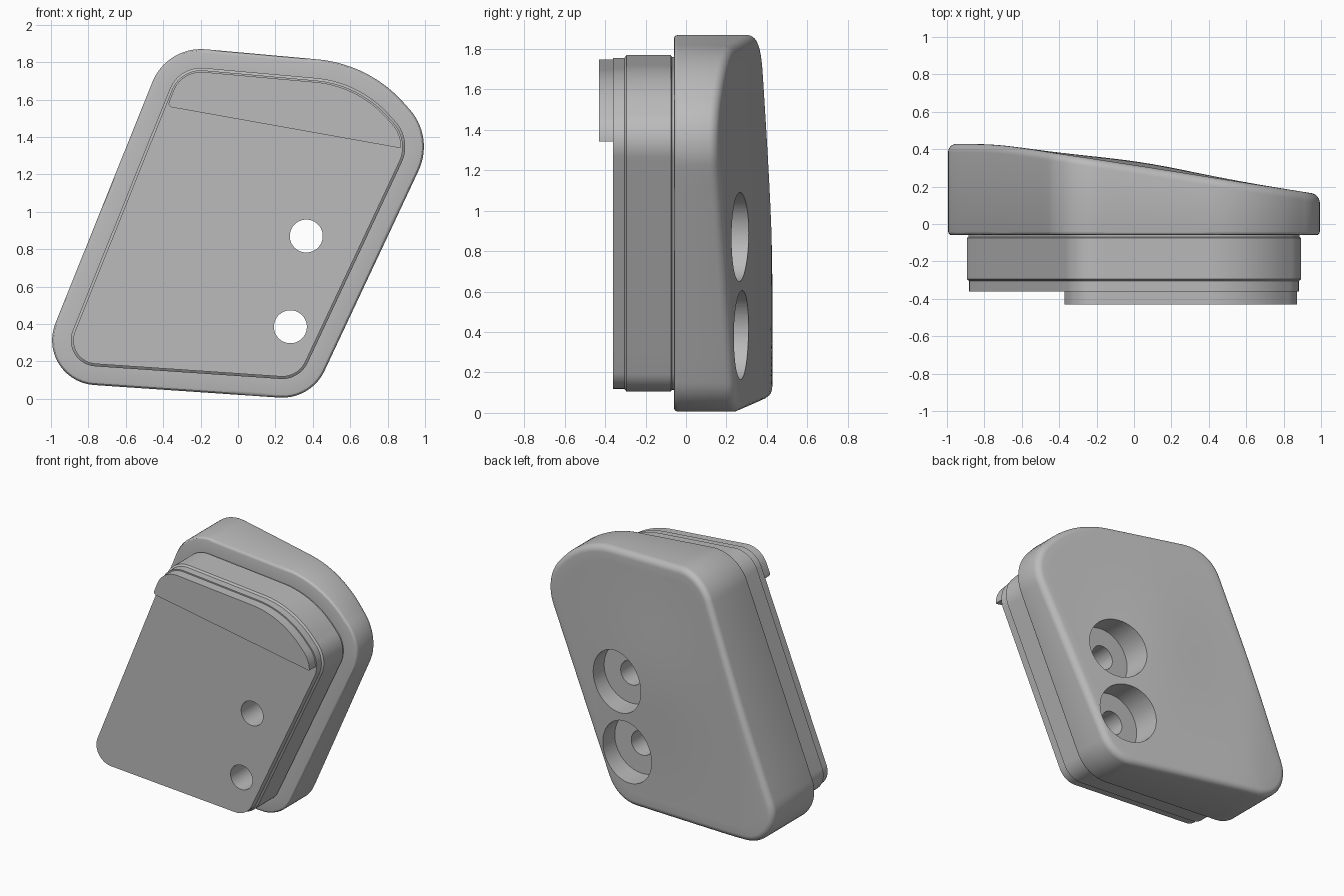
import bpy, bmesh, math
from mathutils import Vector

if "Cube" in bpy.data.objects:
    bpy.data.objects.remove(bpy.data.objects["Cube"], do_unlink=True)

grey = bpy.data.materials.new("plain_grey")
grey.use_nodes = True
grey.diffuse_color = (0.5, 0.5, 0.5, 1)
grey.node_tree.nodes["Principled BSDF"].inputs["Base Color"].default_value = (0.5, 0.5, 0.5, 1)

# Outline corners seen from the front: x, z, fillet radius (counter-clockwise)
CORNERS = [(-1.1, 0.096, 0.24), (0.39, -0.005, 0.25), (1.05, 1.40, 0.30),
           (0.70, 1.79, 0.70), (-0.38, 1.887, 0.28)]
CENTRE = Vector((0.0, 0.93))


def rounded_outline(steps=14, straight=10):
    """Filleted polygon as a list of (point, outward normal)."""
    result = []
    n = len(CORNERS)
    for i, (x, z, r) in enumerate(CORNERS):
        p = Vector((x, z))
        d_in = (p - Vector(CORNERS[i - 1][:2])).normalized()
        d_out = (Vector(CORNERS[(i + 1) % n][:2]) - p).normalized()
        turn = d_in.angle(d_out)
        n_in = Vector((d_in.y, -d_in.x))
        start = p - d_in * r * math.tan(turn / 2)
        mid = start - n_in * r
        base = math.atan2(n_in.y, n_in.x)
        if result:
            add_straight(result, start, n_in, straight)
        for k in range(steps + 1):
            a = base + turn * k / steps
            normal = Vector((math.cos(a), math.sin(a)))
            result.append((mid + normal * r, normal))
    first, normal = result[0]
    add_straight(result, first, normal, straight)
    return result


def add_straight(result, end, normal, count):
    start = result[-1][0].copy()
    for k in range(1, count):
        result.append((start.lerp(end, k / count), normal))


OUTLINE = rounded_outline()


def inset(distance):
    return [p - n * distance for p, n in OUTLINE]


def back_height(p):
    """Sloping back surface, levelling off at the right with a slight crown."""
    slope = 0.314 - 0.157 * p.x
    gap = slope - 0.43
    slope = 0.43 + 0.5 * (gap - math.sqrt(gap * gap + 0.0002))
    crown = 0.022 * math.exp(-((p.x - 0.05) / 0.4) ** 2 - ((p.y - 1.0) / 0.5) ** 2)
    return slope + crown


def finish(bm, name):
    bmesh.ops.recalc_face_normals(bm, faces=bm.faces)
    mesh = bpy.data.meshes.new(name)
    bm.to_mesh(mesh)
    bm.free()
    mesh.materials.append(grey)
    obj = bpy.data.objects.new(name, mesh)
    bpy.context.collection.objects.link(obj)
    return obj


def activate(obj):
    bpy.ops.object.select_all(action='DESELECT')
    obj.select_set(True)
    bpy.context.view_layer.objects.active = obj


# Housing: plug, rim and sloping back lofted as one closed shell
bm = bmesh.new()
rings = []


def add_ring(points, depth):
    rings.append([bm.verts.new((p.x, depth(p), p.y)) for p in points])


for distance, y in [(0.113, -0.36), (0.113, -0.305), (0.10, -0.295), (0.10, -0.075),
                    (0.108, -0.07), (0.108, -0.06)]:
    add_ring(inset(distance), lambda p, y=y: y)
for k in range(4):
    a = math.pi / 2 * k / 3
    add_ring(inset(0.02 * (1 - math.sin(a))), lambda p, a=a: -0.04 - 0.02 * math.cos(a))
EDGE = 0.045
for k in range(7):
    a = math.pi / 2 * k / 6
    drop = EDGE * (1 - math.sin(a))
    add_ring(inset(EDGE * (1 - math.cos(a))), lambda p, d=drop: back_height(p) - d)
last = inset(EDGE)
for k in range(1, 16):
    add_ring([p.lerp(CENTRE, k / 16) for p in last], back_height)

count = len(OUTLINE)
for lower, upper in zip(rings, rings[1:]):
    for i in range(count):
        j = (i + 1) % count
        bm.faces.new((lower[i], lower[j], upper[j], upper[i]))
bm.faces.new(rings[0])
tip = bm.verts.new((CENTRE.x, back_height(CENTRE), CENTRE.y))
for i in range(count):
    bm.faces.new((rings[-1][i], rings[-1][(i + 1) % count], tip))
housing = finish(bm, "housing")

# Screw holes: narrow through bore and wide counterbore from the back
for x, z in [(0.365, 0.87), (0.28, 0.385)]:
    for radius, y0, y1 in [(0.22, 0.10, 0.8), (0.088, -0.7, 0.3)]:
        bpy.ops.mesh.primitive_cylinder_add(
            vertices=64, radius=radius, depth=y1 - y0,
            location=(x, (y0 + y1) / 2, z), rotation=(math.pi / 2, 0, 0))
        cutter = bpy.context.object
        cutter.name = "hole_cutter"
        cutter.hide_render = True
        cutter.data.materials.append(grey)
        activate(housing)
        cut = housing.modifiers.new("hole", 'BOOLEAN')
        cut.operation = 'DIFFERENCE'
        cut.solver = 'EXACT'
        cut.object = cutter
        bpy.ops.object.modifier_apply(modifier=cut.name)
        bpy.data.objects.remove(cutter, do_unlink=True)

# Locating lip: top slice of the plug outline, cut along a slanted line
bm = bmesh.new()
bm.faces.new([bm.verts.new((p.x, -0.43, p.y)) for p in inset(0.122)])
a, b = Vector((-0.39, 0, 1.565)), Vector((0.87, 0, 1.34))
along = (b - a).normalized()
up = Vector((-along.z, 0, along.x))
bmesh.ops.bisect_plane(bm, geom=bm.verts[:] + bm.edges[:] + bm.faces[:],
                       plane_co=a, plane_no=up, clear_inner=True)
ends = [v for v in bm.verts if abs((v.co - a).dot(up)) < 0.001]
bmesh.ops.bevel(bm, geom=ends, offset=0.025, segments=4, profile=0.5, affect='VERTICES')
front = bm.faces[:]
extruded = bmesh.ops.extrude_face_region(bm, geom=front, use_keep_orig=True)
moved = [v for v in extruded["geom"] if isinstance(v, bmesh.types.BMVert)]
bmesh.ops.translate(bm, verts=moved, vec=(0, 0.075, 0))
lip = finish(bm, "locating_lip")

for obj in (housing, lip):
    activate(obj)
    bpy.ops.object.shade_smooth_by_angle(angle=math.radians(30))
